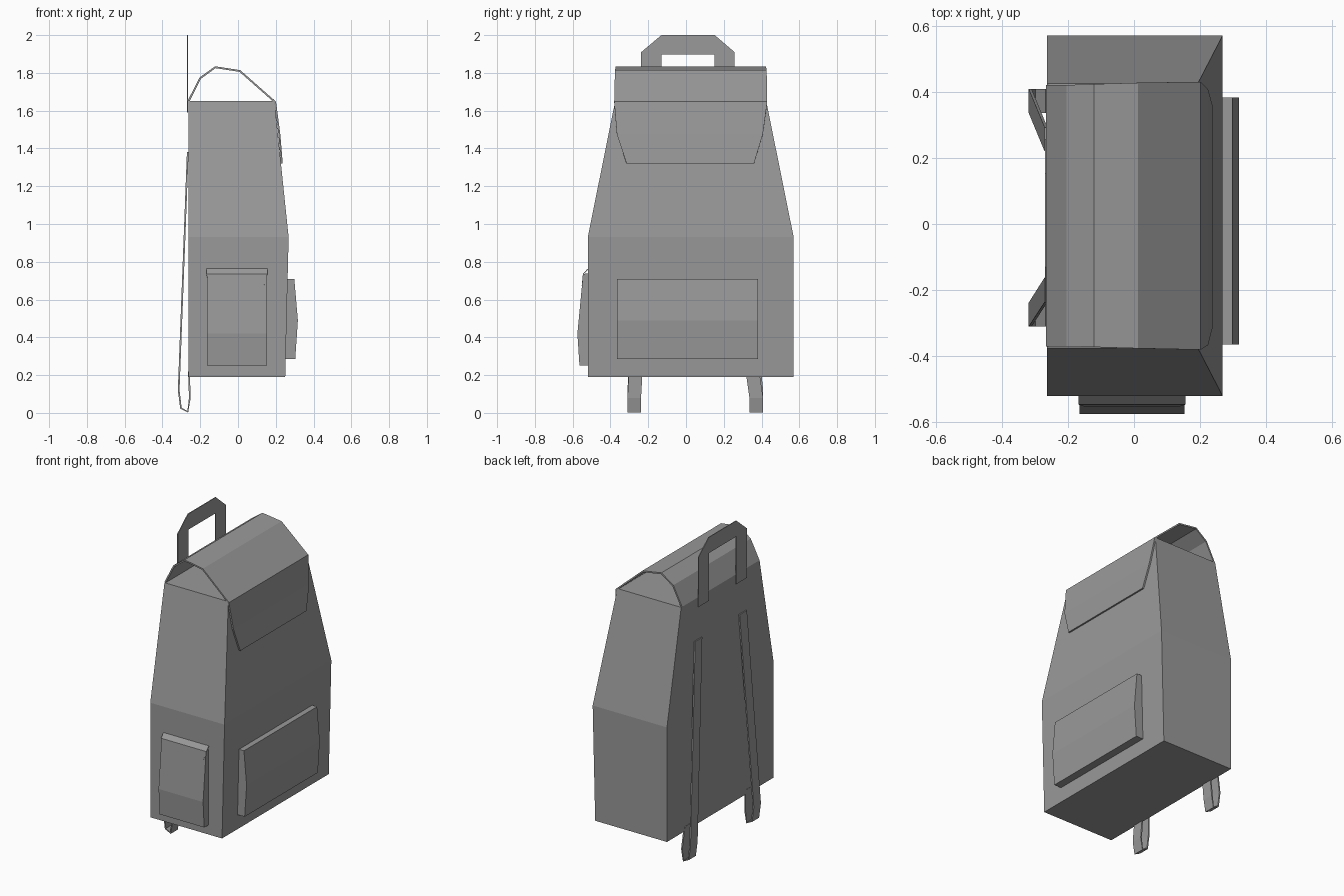
import bpy

if "Cube" in bpy.data.objects:
    bpy.data.objects.remove(bpy.data.objects["Cube"])

# Dark grey fabric
fabric = bpy.data.materials.new("dark_fabric")
fabric.diffuse_color = (0.32, 0.32, 0.32, 1)
fabric.use_nodes = True
fabric.node_tree.nodes["Principled BSDF"].inputs["Base Color"].default_value = fabric.diffuse_color


def make(name, verts, faces, thick=0.0):
    me = bpy.data.meshes.new(name)
    me.from_pydata(verts, [], faces)
    me.update()
    me.materials.append(fabric)
    ob = bpy.data.objects.new(name, me)
    bpy.context.collection.objects.link(ob)
    if thick:
        m = ob.modifiers.new("thickness", 'SOLIDIFY')
        m.thickness = thick
        m.offset = 0
    return ob


def strip(name, rows, thick):
    """Fabric band through rows of (x, z, y_low, y_high)."""
    verts = []
    for x, z, a, b in rows:
        verts += [(x, a, z), (x, b, z)]
    faces = [(2*i, 2*i+1, 2*i+3, 2*i+2) for i in range(len(rows) - 1)]
    return make(name, verts, faces, thick)


def prism(name, profile, a, b, place):
    """Closed profile swept from a to b; place maps (u, v, w) to xyz."""
    n = len(profile)
    verts = [place(u, v, w) for w in (a, b) for u, v in profile]
    faces = [tuple(range(n))[::-1], tuple(range(n, 2*n))]
    faces += [(i, (i+1) % n, (i+1) % n + n, i + n) for i in range(n)]
    return make(name, verts, faces)


# Main bag: stacked rectangles (z, front x, y low, y high), flat back
BACK = -0.263
rings = [(0.19, 0.25, -0.52, 0.57), (0.93, 0.268, -0.52, 0.57),
         (1.65, 0.193, -0.375, 0.425)]
verts = []
for z, f, a, b in rings:
    verts += [(BACK, a, z), (f, a, z), (f, b, z), (BACK, b, z)]
faces = [(3, 2, 1, 0), (8, 9, 10, 11)]
for r in (0, 4):
    faces += [(r+i, r+(i+1) % 4, r+4+(i+1) % 4, r+4+i) for i in range(4)]
make("bag_body", verts, faces)

# Lid arching over the top and hanging down the face
strip("lid_flap", [
    (-0.262, 1.65, -0.37, 0.42), (-0.20, 1.772, -0.37, 0.42),
    (-0.12, 1.83, -0.372, 0.423), (0.01, 1.81, -0.376, 0.427),
    (0.197, 1.645, -0.38, 0.43), (0.219, 1.475, -0.366, 0.407),
    (0.232, 1.32, -0.315, 0.36)], 0.01)

# Large pocket on the face
prism("front_pocket",
      [(0.24, 0.285), (0.303, 0.285), (0.317, 0.49), (0.298, 0.71), (0.24, 0.71)],
      -0.365, 0.382, lambda u, v, w: (u, w, v))

# Side pocket with its small flap
prism("side_pocket",
      [(-0.51, 0.25), (-0.564, 0.252), (-0.575, 0.42), (-0.545, 0.735), (-0.51, 0.74)],
      -0.165, 0.153, lambda u, v, w: (w, u, v))
flap = [(-0.519, 0.762, -0.168, 0.156), (-0.544, 0.735, -0.168, 0.156),
        (-0.55, 0.675, -0.15, 0.138)]
verts = [(x, y, z) for y, z, a, b in flap for x in (a, b)]
make("side_pocket_flap", verts, [(0, 1, 3, 2), (2, 3, 5, 4)], 0.004)

# Carry handle: flat angular loop, outer and inner outline
outer = [(-0.237, 1.59), (-0.237, 1.91), (-0.13, 2.0), (0.152, 2.0),
         (0.257, 1.91), (0.257, 1.59)]
inner = [(-0.13, 1.59), (-0.13, 1.898), (0.15, 1.898), (0.15, 1.59)]
verts = [(-0.267, y, z) for y, z in outer + inner]
make("carry_handle", verts,
     [(0, 1, 7, 6), (1, 2, 7), (2, 3, 8, 7), (3, 4, 8), (4, 5, 9, 8)], 0.005)

# Shoulder straps: y edges at top, at the loop, and where they return
for side, top, loop, ret in (
        ("left", (0.22, 0.292), (0.336, 0.408), (0.316, 0.388)),
        ("right", (-0.236, -0.162), (-0.31, -0.238), (-0.302, -0.23))):
    strip(side + "_shoulder_strap", [
        (-0.266, 1.38, *top), (-0.314, 0.12, *loop), (-0.302, 0.025, *loop),
        (-0.266, 0.006, *loop), (-0.255, 0.08, *loop),
        (-0.26, 0.22, *ret)], 0.009)
